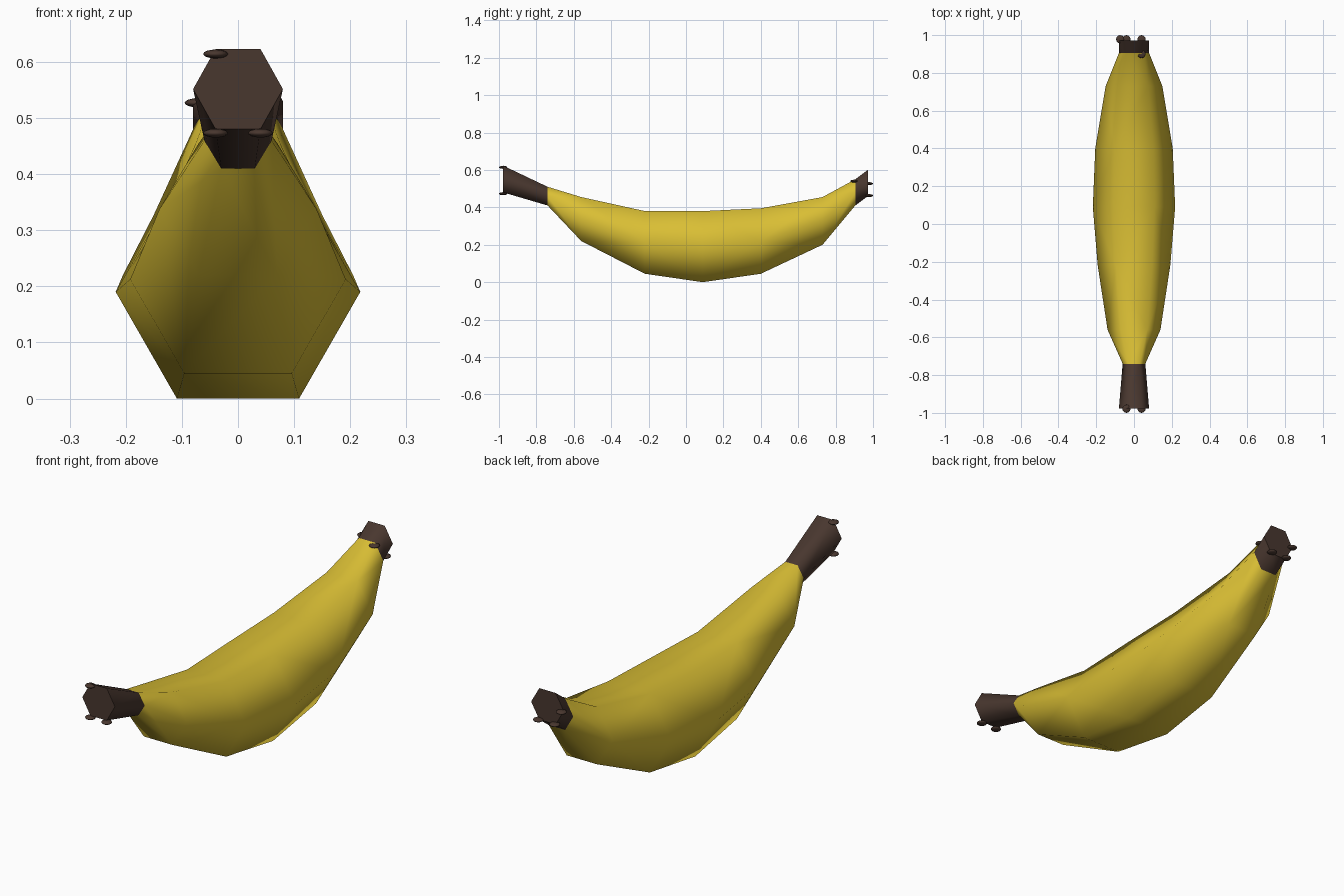
import bpy, bmesh

cube = bpy.data.objects.get("Cube")
if cube:
    bpy.data.objects.remove(cube, do_unlink=True)


def material(name, rgb):
    m = bpy.data.materials.new(name)
    m.use_nodes = True
    m.diffuse_color = (*rgb, 1)
    bsdf = m.node_tree.nodes["Principled BSDF"]
    bsdf.inputs["Base Color"].default_value = (*rgb, 1)
    bsdf.inputs["Roughness"].default_value = 0.8
    return m


yellow = material("peel yellow", (0.70, 0.52, 0.035))
brown = material("stem brown", (0.066, 0.038, 0.028))


def finish(bm, name, mat):
    mesh = bpy.data.meshes.new(name)
    bm.to_mesh(mesh)
    bm.free()
    mesh.materials.append(mat)
    obj = bpy.data.objects.new(name, mesh)
    bpy.context.collection.objects.link(obj)
    return obj


def hex_loft(name, rings, mat, caps=()):
    """Loft six-sided rings given as (y, bottom z, top z, half width)."""
    bm = bmesh.new()
    loops = []
    for y, low, high, w in rings:
        mid = (low + high) / 2
        section = [(w, mid), (w / 2, high), (-w / 2, high),
                   (-w, mid), (-w / 2, low), (w / 2, low)]
        loops.append([bm.verts.new((x, y, z)) for x, z in section])
    # Each side panel is split into triangles, alternating the diagonal
    for r, (a, b) in enumerate(zip(loops, loops[1:])):
        for i in range(6):
            j = (i + 1) % 6
            quad = [a[i], a[j], b[j], b[i]]
            if (r + i) % 2:
                quad = quad[1:] + quad[:1]
            for tri in (quad[:3], [quad[0], quad[2], quad[3]]):
                bm.faces.new(tri).smooth = True
    # Flat end faces
    for c in caps:
        bm.faces.new(loops[c]).smooth = False
    bmesh.ops.recalc_face_normals(bm, faces=bm.faces)
    return finish(bm, name, mat)


# Curved peel between the stem joint and the blossom tip
stem_joint = (-0.74, 0.41, 0.51, 0.06)
tip_joint = (0.905, 0.41, 0.55, 0.08)
hex_loft("peel", [
    stem_joint,
    (-0.56, 0.22, 0.455, 0.14),
    (-0.22, 0.045, 0.38, 0.192),
    (0.09, 0.0, 0.38, 0.218),
    (0.40, 0.045, 0.395, 0.205),
    (0.73, 0.20, 0.455, 0.15),
    tip_joint], yellow, caps=(0, -1))

# Brown stem and blossom tip
hex_loft("stem", [(-0.978, 0.48, 0.623, 0.08), stem_joint], brown, caps=(0,))
hex_loft("blossom_tip", [tip_joint, (0.972, 0.46, 0.60, 0.08)], brown, caps=(-1,))


# Small flattened nubs around both ends
def nub(name, centre):
    bm = bmesh.new()
    bmesh.ops.create_uvsphere(bm, u_segments=12, v_segments=8, radius=0.022)
    for v in bm.verts:
        v.co.z *= 0.36
    for f in bm.faces:
        f.smooth = True
    finish(bm, name, brown).location = centre


for i, c in enumerate([(-0.04, -0.978, 0.614), (-0.04, -0.978, 0.473),
                       (0.04, -0.978, 0.473)]):
    nub(f"stem_nub_{i + 1}", c)
for i, c in enumerate([(0.04, 0.90, 0.54), (-0.073, 0.978, 0.527),
                       (-0.04, 0.978, 0.463), (0.04, 0.978, 0.463)]):
    nub(f"tip_nub_{i + 1}", c)
